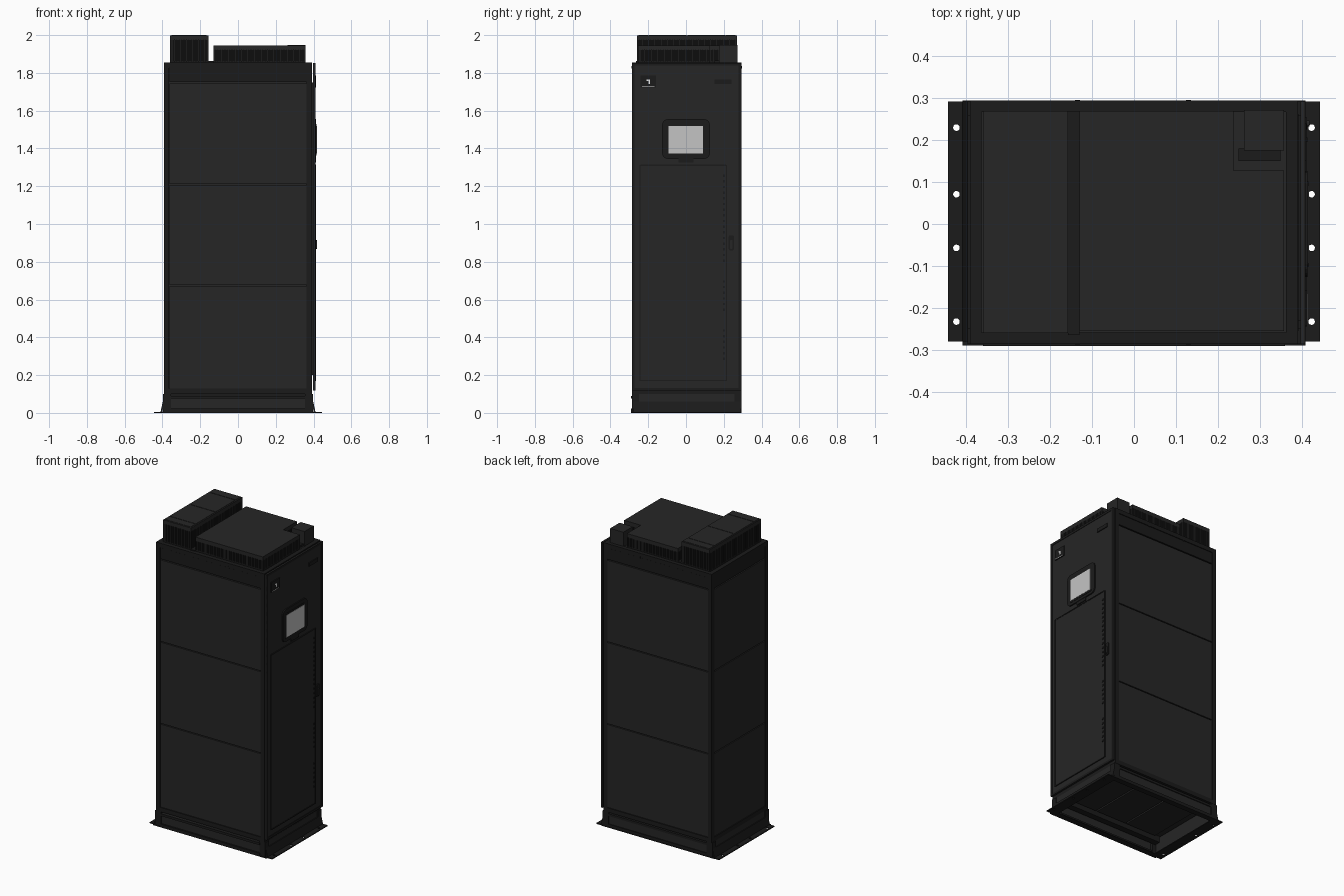
import bpy, bmesh, math
from mathutils import Vector

cube = bpy.data.objects.get("Cube")
if cube:
    bpy.data.objects.remove(cube, do_unlink=True)


def material(name, rgb):
    m = bpy.data.materials.new(name)
    m.use_nodes = True
    m.diffuse_color = (*rgb, 1)
    m.node_tree.nodes["Principled BSDF"].inputs["Base Color"].default_value = (*rgb, 1)
    return m


PANEL = material("charcoal panel", (0.019, 0.019, 0.019))
FRAME = material("black frame", (0.011, 0.011, 0.011))
SCREEN = material("grey screen", (0.55, 0.55, 0.55))
WHITE = material("white label", (0.8, 0.8, 0.8))


def finish(name, bm, mat):
    bmesh.ops.recalc_face_normals(bm, faces=bm.faces)
    me = bpy.data.meshes.new(name)
    bm.to_mesh(me)
    bm.free()
    me.materials.append(mat)
    ob = bpy.data.objects.new(name, me)
    bpy.context.collection.objects.link(ob)
    return ob


def add_box(bm, x, y, z):
    """Add a box spanning the given (min, max) ranges."""
    verts = bmesh.ops.create_cube(bm, size=1)["verts"]
    for v in verts:
        v.co = [(a + b) / 2 + c * (b - a) for (a, b), c in zip((x, y, z), v.co)]


def box(name, x, y, z, mat, round_axis=None, radius=0.02):
    bm = bmesh.new()
    add_box(bm, x, y, z)
    if round_axis is not None:
        edges = [e for e in bm.edges
                 if abs((e.verts[0].co - e.verts[1].co).normalized()[round_axis]) > 0.9]
        bmesh.ops.bevel(bm, geom=edges, offset=radius, segments=4, profile=0.5, affect='EDGES')
    return finish(name, bm, mat)


def boxes(name, spans, mat):
    bm = bmesh.new()
    for s in spans:
        add_box(bm, *s)
    return finish(name, bm, mat)


def prism(name, outline, z0, z1, mat):
    bm = bmesh.new()
    face = bm.faces.new([bm.verts.new((x, y, z0)) for x, y in outline])
    top = bmesh.ops.extrude_face_region(bm, geom=[face])["geom"]
    bmesh.ops.translate(bm, vec=(0, 0, z1 - z0),
                        verts=[g for g in top if isinstance(g, bmesh.types.BMVert)])
    return finish(name, bm, mat)


# Cabinet core and edge frame
box("cabinet_core", (-0.375, 0.375), (-0.272, 0.282), (0.1, 1.84), PANEL)
X0, X1, Y0, Y1, Z0, Z1 = -0.392, 0.391, -0.287, 0.295, 0.1, 1.855
T = 0.028
posts = [(x, y, (Z0, Z1)) for x in ((X0, X0 + T), (X1 - T, X1)) for y in ((Y0, Y0 + T), (Y1 - T, Y1))]
rails = []
for z in ((Z0, Z0 + T), (Z1 - T, Z1)):
    rails += [((X0 + T, X1 - T), y, z) for y in ((Y0, Y0 + T), (Y1 - T, Y1))]
    rails += [(x, (Y0 + T, Y1 - T), z) for x in ((X0, X0 + T), (X1 - T, X1))]
boxes("cabinet_frame", posts + rails, FRAME)

# Three stacked cover panels and a header on the front, back and closed end
rows = ((0.13, 0.671), (0.677, 1.207), (1.213, 1.745), (1.752, 1.825))
for i, z in enumerate(rows):
    part = "header" if i == 3 else "panel_" + str(i + 1)
    mat = FRAME if i == 3 else PANEL
    box("front_" + part, (-0.363, 0.362), (-0.284, -0.27), z, mat)
    box("back_" + part, (-0.363, 0.362), (0.28, 0.292), z, mat)
    box("end_" + part, (-0.389, -0.374), (-0.258, 0.266), z, mat)

# Small lifting bolts along the front and back headers
bm = bmesh.new()
for x in (-0.135, 0.13):
    for y in (-0.285, 0.293):
        add_box(bm, (x - 0.006, x + 0.006), (y - 0.003, y + 0.003), (1.822, 1.836))
finish("header_bolts", bm, FRAME)

# Roof plate and cross member
box("roof_plate", (-0.37, 0.37), (-0.27, 0.28), (1.83, 1.85), PANEL)
box("roof_cross_member", (-0.158, -0.13), (-0.265, 0.27), (1.845, 1.862), FRAME)


# Ventilated roof housings: lid, slatted sides and bottom rim
def housing(name, outline, top, lid=0.025, pitch=0.0125):
    prism(name + "_lid", outline, top - lid, top, PANEL)
    prism(name + "_base", outline, 1.848, 1.862, FRAME)
    bm = bmesh.new()
    for a, b in zip(outline, outline[1:] + outline[:1]):
        a, b = Vector(a), Vector(b)
        n = max(2, round((b - a).length / pitch))
        along = (b - a).normalized()
        inward = Vector((-along.y, along.x))
        for i in range(n):
            p = a + (b - a) * (i / n)
            q = p + along * pitch * 0.74 + inward * 0.012
            add_box(bm, sorted((p.x, q.x)), sorted((p.y, q.y)), (1.86, top - lid + 0.002))
    finish(name + "_slats", bm, FRAME)


housing("tall_fan_housing", [(-0.36, -0.26), (-0.157, -0.26), (-0.157, 0.27), (-0.36, 0.27)], 1.998)
for i, y in enumerate(((-0.252, -0.202), (-0.198, 0.003), (0.007, 0.208), (0.212, 0.262))):
    box("tall_housing_cover_" + str(i + 1), (-0.352, -0.166), y, (1.996, 2.0), PANEL)
housing("wide_fan_housing", [(-0.13, -0.255), (0.358, -0.255), (0.358, 0.128),
                             (0.238, 0.128), (0.238, 0.27), (-0.13, 0.27)], 1.945)
box("corner_junction_box", (0.263, 0.358), (0.175, 0.272), (1.848, 1.947), PANEL)
box("corner_junction_foot", (0.25, 0.35), (0.15, 0.18), (1.848, 1.865), FRAME)

# Door on the +x end, standing off the cabinet
box("door_gasket", (0.374, 0.393), (-0.255, 0.262), (0.13, 1.825), FRAME)
box("door", (0.397, 0.406), (-0.287, 0.293), (0.118, 1.853), PANEL)
box("door_hinge_spacers", (0.39, 0.4), (-0.25, -0.23), (0.2, 1.75), FRAME)
edge = 0.409
boxes("door_edge_trim", [((0.405, edge), (-0.287, -0.272), (0.118, 1.853)),
                         ((0.405, edge), (0.278, 0.293), (0.118, 1.853)),
                         ((0.405, edge), (-0.272, 0.278), (1.838, 1.853)),
                         ((0.405, edge), (-0.272, 0.278), (0.118, 0.133))], FRAME)
box("door_lower_panel", (0.404, 0.41), (-0.24, 0.212), (0.175, 1.31), PANEL)
boxes("lower_panel_border",
      [((0.405, 0.412), y, (0.17, 1.313)) for y in ((-0.246, -0.24), (0.212, 0.218))]
      + [((0.405, 0.412), (-0.24, 0.212), z) for z in ((0.168, 0.175), (1.308, 1.315))], FRAME)
boxes("panel_clips", [((0.408, 0.414), (0.196, 0.206), (z / 100, z / 100 + 0.012))
                      for z in list(range(28, 44, 3)) + list(range(54, 70, 3)) + list(range(80, 126, 3))], FRAME)
box("door_top_vent", (0.405, 0.412), (0.15, 0.24), (1.742, 1.766), FRAME)

# Operator display
box("display_bezel", (0.404, 0.414), (-0.126, 0.126), (1.345, 1.555), FRAME, 0, 0.03)
box("display_inner_frame", (0.41, 0.416), (-0.103, 0.101), (1.362, 1.53), FRAME, 0, 0.012)
box("display_screen", (0.412, 0.4175), (-0.093, 0.091), (1.374, 1.518), SCREEN)
box("display_foot", (0.404, 0.412), (-0.04, 0.04), (1.325, 1.348), FRAME)

# Warning plate
box("warning_plate", (0.404, 0.413), (-0.242, -0.158), (1.722, 1.787), FRAME)
boxes("warning_plate_marks", [((0.41, 0.414), (-0.233, -0.167), (1.724, 1.728)),
                              ((0.41, 0.414), (-0.208, -0.19), (1.757, 1.764)),
                              ((0.41, 0.414), (-0.198, -0.19), (1.742, 1.757))], WHITE)

# Door handle
box("handle_plate", (0.405, 0.413), (0.226, 0.254), (0.86, 0.94), FRAME, 0, 0.008)
box("handle_lever", (0.411, 0.419), (0.233, 0.247), (0.868, 0.915), PANEL, 0, 0.005)

# Plinth: hollow frame with recessed skirts and a raised floor
boxes("plinth_posts", [(x, y, (0.004, 0.1)) for x in ((-0.398, -0.355), (0.355, 0.398))
                       for y in ((-0.287, -0.25), (0.258, 0.293))], FRAME)
boxes("plinth_skirts", [((-0.36, 0.36), y, (0.004, 0.09)) for y in ((-0.281, -0.268), (0.274, 0.287))]
      + [(x, (-0.255, 0.262), (0.004, 0.1)) for x in ((-0.392, -0.38), (0.38, 0.392))], PANEL)
boxes("plinth_rails", [((-0.36, 0.36), y, z) for y in ((-0.291, -0.262), (0.268, 0.293))
                       for z in ((0.004, 0.022), (0.075, 0.09))], FRAME)
boxes("floor_plates", [(x, (-0.2, 0.21), (0.085, 0.102)) for x in ((-0.33, -0.11), (-0.1, 0.12), (0.13, 0.33))], PANEL)
boxes("floor_beams", [((-0.375, 0.375), y, (0.06, 0.1)) for y in ((-0.25, -0.21), (0.22, 0.258))], FRAME)

# Mounting feet: thin angled flanges with bolt holes
for side, label in ((-1, "left"), (1, "right")):
    bm = bmesh.new()
    profile = [(0.375, 0), (0.444, 0), (0.444, 0.006), (0.41, 0.006), (0.398, 0.06), (0.392, 0.06), (0.4, 0.006), (0.375, 0.006)]
    face = bm.faces.new([bm.verts.new((side * x, -0.28, z)) for x, z in profile])
    out = bmesh.ops.extrude_face_region(bm, geom=[face])["geom"]
    bmesh.ops.translate(bm, vec=(0, 0.572, 0), verts=[g for g in out if isinstance(g, bmesh.types.BMVert)])
    foot = finish("mounting_foot_" + label, bm, FRAME)
    bm = bmesh.new()
    for y in (-0.233, -0.057, 0.071, 0.23):
        ring = bmesh.ops.create_cone(bm, cap_ends=True, segments=12, radius1=0.008, radius2=0.008, depth=0.05)
        bmesh.ops.translate(bm, vec=(side * 0.424, y, 0), verts=ring["verts"])
    cutter = finish("bolt_hole_cutter_" + label, bm, FRAME)
    cutter.hide_render = True
    cutter.hide_set(True)
    cutter.display_type = 'WIRE'
    mod = foot.modifiers.new("bolt_holes", 'BOOLEAN')
    mod.operation = 'DIFFERENCE'
    mod.object = cutter
    mod.solver = 'EXACT'
boxes("foot_lips", [((-0.41, 0.41), y, (0, 0.005)) for y in ((-0.29, -0.25), (0.258, 0.295))], FRAME)
